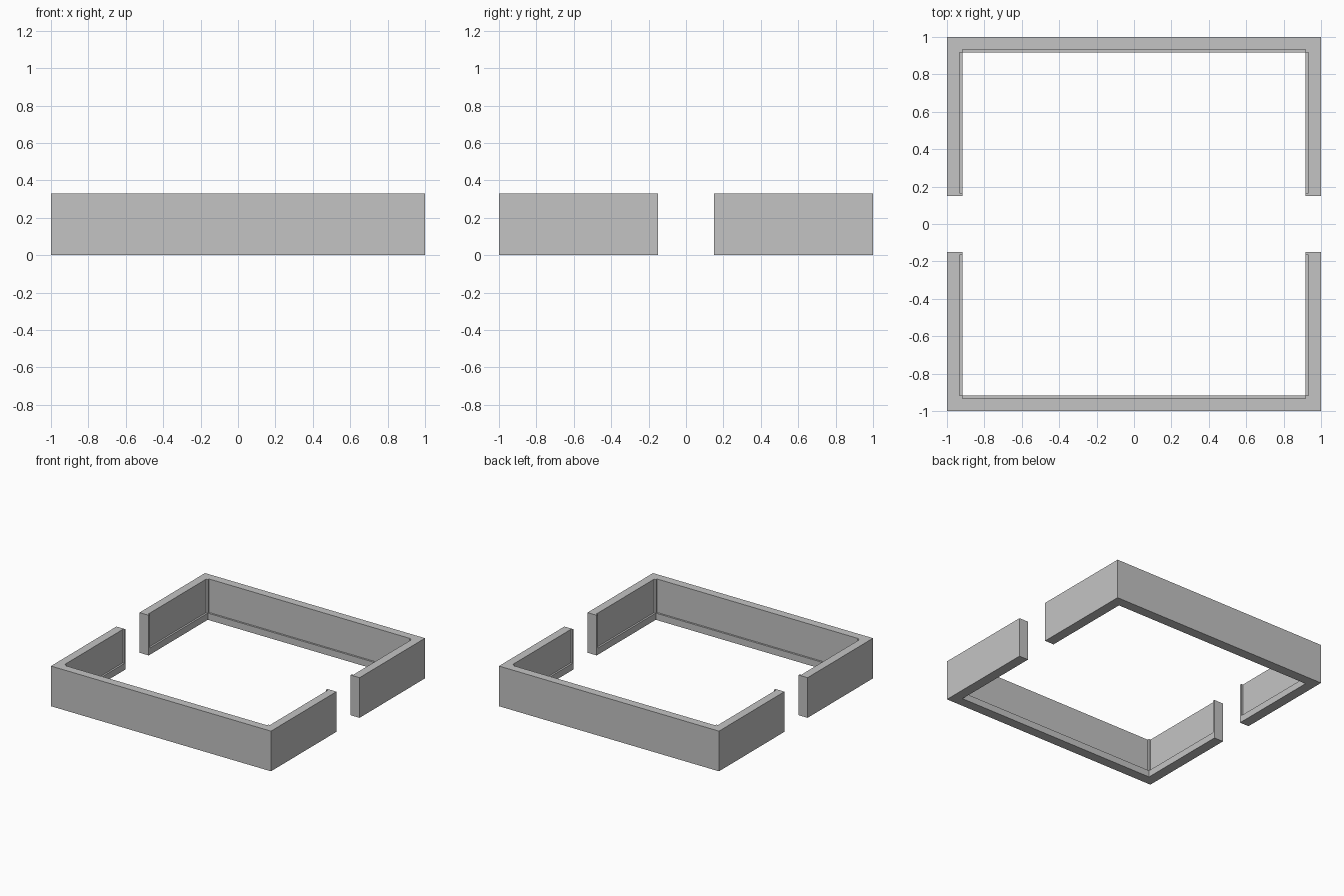
import bpy
import bmesh

if "Cube" in bpy.data.objects:
    bpy.data.objects.remove(bpy.data.objects["Cube"], do_unlink=True)

HEIGHT = 0.33
INNER = 0.917      # inner edge of the skirting and posts
PANEL = 0.932      # face of the recessed panels
GAP = 0.15         # half width of the side openings
POST = 0.015       # width of the posts
SKIRT = 0.055      # height of the skirting

grey = bpy.data.materials.new("plain grey")
grey.use_nodes = True
colour = (0.55, 0.55, 0.55, 1)
grey.diffuse_color = colour
grey.node_tree.nodes["Principled BSDF"].inputs["Base Color"].default_value = colour


def prism(name, outline, z0, z1):
    """Extrude a flat outline from z0 up to z1."""
    bm = bmesh.new()
    face = bm.faces.new([bm.verts.new((x, y, z0)) for x, y in outline])
    top = bmesh.ops.extrude_face_region(bm, geom=[face])["geom"]
    verts = [v for v in top if isinstance(v, bmesh.types.BMVert)]
    bmesh.ops.translate(bm, verts=verts, vec=(0, 0, z1 - z0))
    bmesh.ops.recalc_face_normals(bm, faces=bm.faces)
    mesh = bpy.data.meshes.new(name)
    bm.to_mesh(mesh)
    bm.free()
    mesh.materials.append(grey)
    obj = bpy.data.objects.new(name, mesh)
    bpy.context.collection.objects.link(obj)
    return obj


def rectangle(x0, x1, y0, y1):
    return [(x0, y0), (x1, y0), (x1, y1), (x0, y1)]


def build_half(name, s):
    # U-shaped wall, open toward the middle
    right = [(1, s * GAP), (1, s), (-1, s), (-1, s * GAP)]
    inside = [(-INNER, s * GAP), (-INNER, s * INNER), (INNER, s * INNER), (INNER, s * GAP)]
    wall = prism(name, right + inside, 0, HEIGHT)

    # Panel recesses leave a skirting and slim posts at corners and ends
    start, stop = s * (GAP + POST), s * INNER
    recesses = [
        rectangle(-INNER, INNER, s * 0.8, s * PANEL),
        rectangle(0.8, PANEL, start, stop),
        rectangle(-PANEL, -0.8, start, stop),
    ]
    for outline in recesses:
        cutter = prism("recess_cutter", outline, SKIRT, HEIGHT + 0.1)
        cutter.hide_render = True
        cut = wall.modifiers.new("recess", 'BOOLEAN')
        cut.operation = 'DIFFERENCE'
        cut.solver = 'EXACT'
        cut.object = cutter
        bpy.context.view_layer.objects.active = wall
        bpy.ops.object.modifier_apply(modifier=cut.name)
        bpy.data.objects.remove(cutter, do_unlink=True)


build_half("front_wall", -1)
build_half("back_wall", 1)
